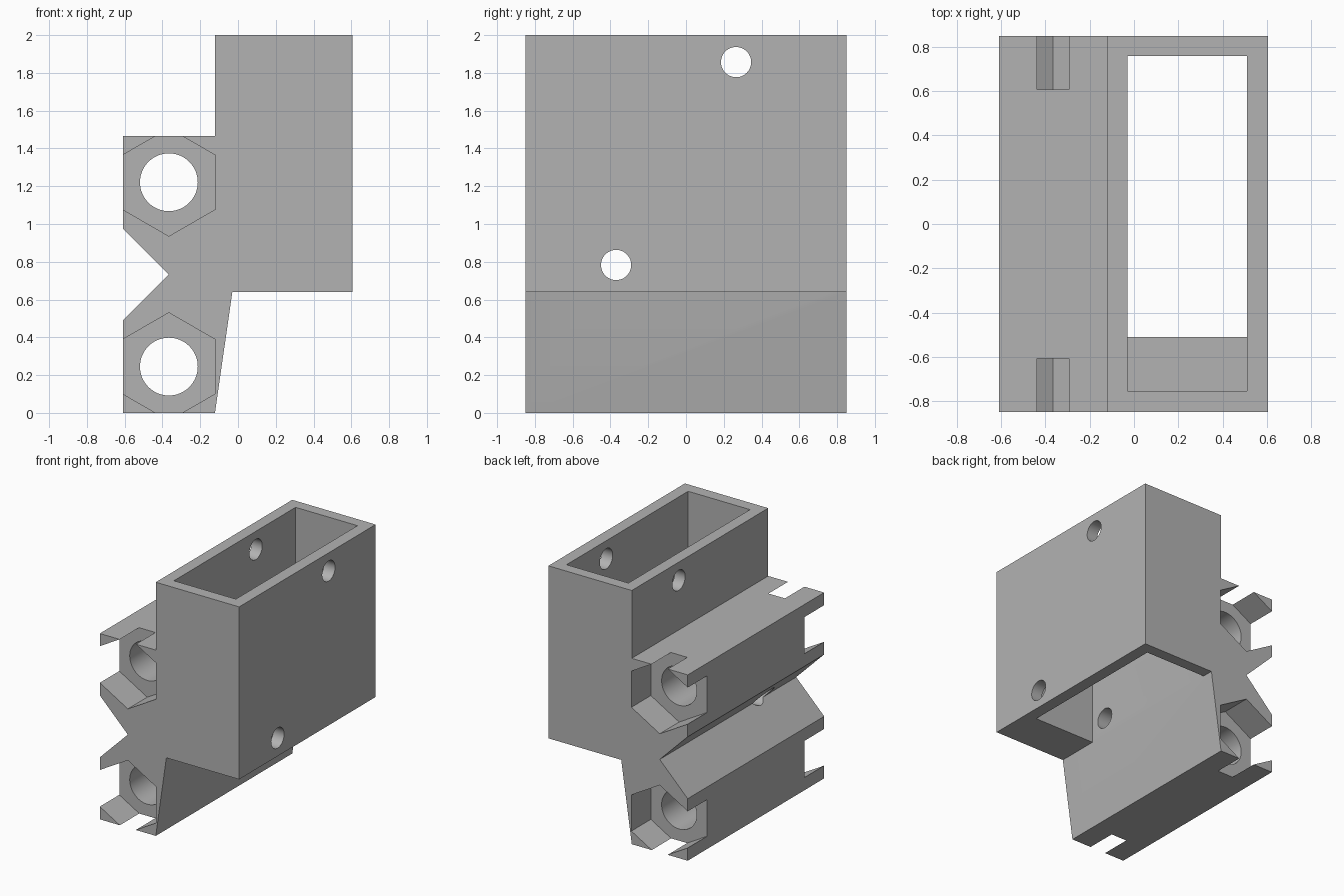
import bpy, bmesh, math
from mathutils import Matrix, Vector

cube = bpy.data.objects.get("Cube")
if cube:
    bpy.data.objects.remove(cube, do_unlink=True)

grey = bpy.data.materials.new("plain grey")
grey.use_nodes = True
COLOUR = (0.45, 0.45, 0.45, 1)
grey.diffuse_color = COLOUR
grey.node_tree.nodes["Principled BSDF"].inputs["Base Color"].default_value = COLOUR

HALF = 0.85


def to_object(bm, name):
    bmesh.ops.recalc_face_normals(bm, faces=bm.faces)
    mesh = bpy.data.meshes.new(name)
    bm.to_mesh(mesh)
    bm.free()
    mesh.materials.append(grey)
    obj = bpy.data.objects.new(name, mesh)
    bpy.context.collection.objects.link(obj)
    return obj


def extrude_y(name, points, y0, y1):
    """Prism from an x-z profile."""
    bm = bmesh.new()
    face = bm.faces.new([bm.verts.new((x, y0, z)) for x, z in points])
    ext = bmesh.ops.extrude_face_region(bm, geom=[face])
    verts = [v for v in ext["geom"] if isinstance(v, bmesh.types.BMVert)]
    bmesh.ops.translate(bm, verts=verts, vec=(0, y1 - y0, 0))
    return to_object(bm, name)


def box(name, low, high):
    (x0, y0, z0), (x1, y1, z1) = low, high
    return extrude_y(name, [(x0, z0), (x1, z0), (x1, z1), (x0, z1)], y0, y1)


def rod(name, centre, radius, length, axis, sides=48):
    bm = bmesh.new()
    turn = Vector((0, 0, 1)).rotation_difference(Vector(axis)).to_matrix().to_4x4()
    bmesh.ops.create_cone(bm, cap_ends=True, segments=sides, radius1=radius, radius2=radius,
                          depth=length, matrix=Matrix.Translation(centre) @ turn)
    return to_object(bm, name)


def cut(body, cutter):
    cutter.hide_render = True
    mod = body.modifiers.new("cut", "BOOLEAN")
    mod.operation = "DIFFERENCE"
    mod.solver = "EXACT"
    mod.object = cutter
    bpy.ops.object.select_all(action="DESELECT")
    bpy.context.view_layer.objects.active = body
    body.select_set(True)
    bpy.ops.object.modifier_apply(modifier=mod.name)
    bpy.data.objects.remove(cutter, do_unlink=True)


# Body: rectangular sleeve with a notched clamp block on its left-hand edge
body = extrude_y("bracket_body", [
    (-0.61, 0), (-0.122, 0), (-0.03, 0.64), (0.605, 0.64), (0.605, 2), (-0.122, 2),
    (-0.122, 1.465), (-0.61, 1.465), (-0.61, 0.977), (-0.366, 0.733), (-0.61, 0.489)],
    -HALF, HALF)

# Sleeve cavity: full length above the ledge, shorter below it
LEDGE_TOP = 1.35
cut(body, box("upper_cavity", (-0.03, -0.755, LEDGE_TOP), (0.51, 0.76, 2.2)))
cut(body, box("lower_cavity", (-0.03, -0.51, 0.4), (0.51, 0.76, LEDGE_TOP + 0.1)))

# Rod bores with hexagonal nut pockets at both ends
APOTHEM = 0.247
R = APOTHEM / math.cos(math.pi / 6)
for z in (0.245, 1.221):
    cut(body, rod("rod_bore", (-0.366, 0, z), 0.153, 3, (0, 1, 0), 64))
    hexagon = [(-0.366 + R * math.sin(i * math.pi / 3), z + R * math.cos(i * math.pi / 3))
               for i in range(6)]
    for side in (-1, 1):
        cut(body, extrude_y("nut_pocket", hexagon, side * 0.608, side * 1.0))

# Screw holes running across the sleeve
for y, z in ((0.265, 1.857), (-0.37, 0.783)):
    cut(body, rod("screw_hole", (0, y, z), 0.08, 3, (1, 0, 0)))

bpy.ops.object.shade_smooth_by_angle(angle=math.radians(20))
